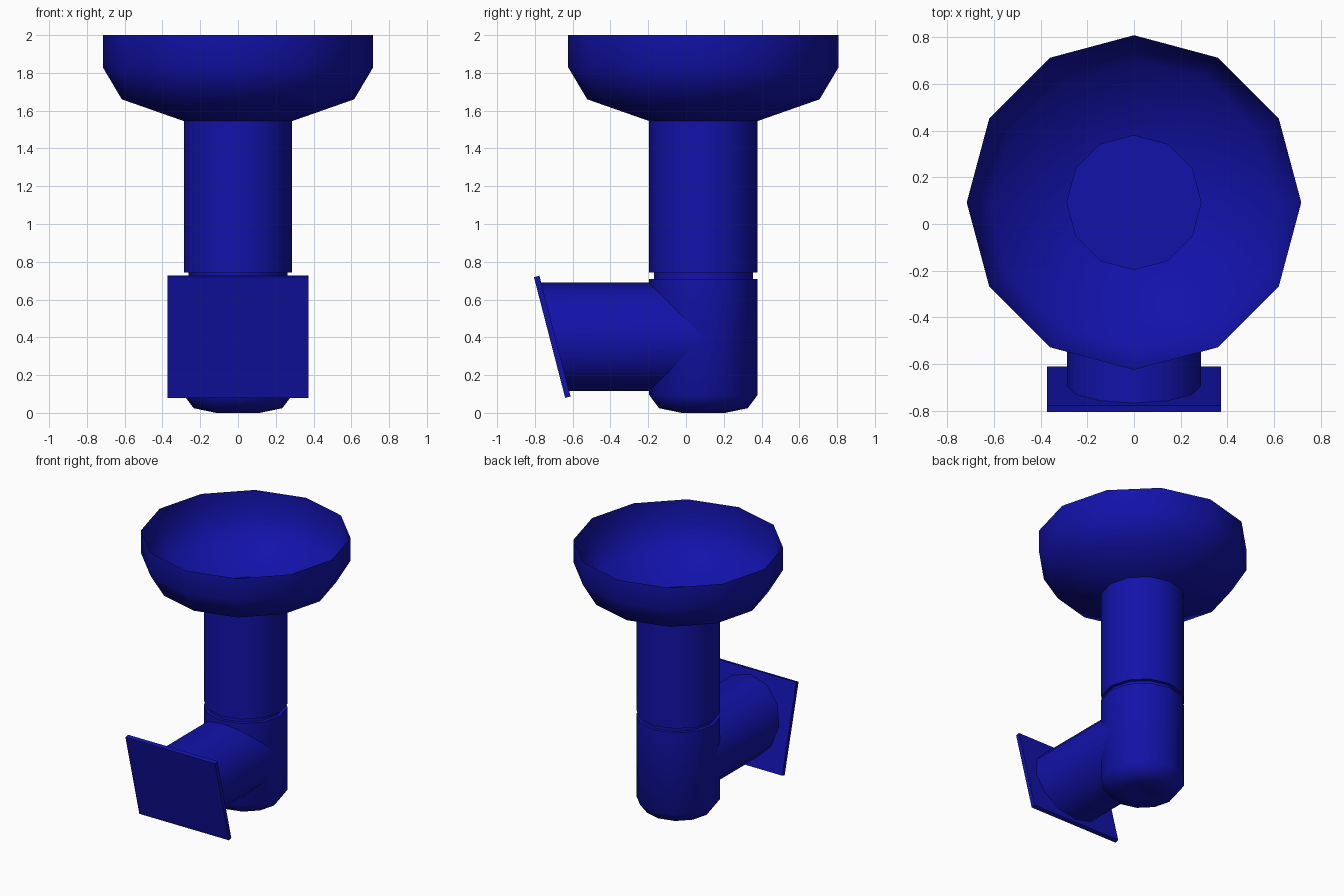
import bpy, bmesh, math
from mathutils import Matrix

if "Cube" in bpy.data.objects:
    bpy.data.objects.remove(bpy.data.objects["Cube"])

SIDES = 12
AXIS_Y = 0.092
TILT = math.radians(14.5)
R = 0.287

blue = bpy.data.materials.new("deep_blue")
blue.diffuse_color = (0.006, 0.006, 0.4, 1)
blue.use_nodes = True
blue.node_tree.nodes["Principled BSDF"].inputs["Base Color"].default_value = blue.diffuse_color


def finish(name, bm):
    mesh = bpy.data.meshes.new(name)
    bm.to_mesh(mesh)
    bm.free()
    obj = bpy.data.objects.new(name, mesh)
    bpy.context.collection.objects.link(obj)
    mesh.materials.append(blue)
    bpy.ops.object.select_all(action='DESELECT')
    bpy.context.view_layer.objects.active = obj
    obj.select_set(True)
    bpy.ops.object.shade_smooth_by_angle(angle=math.radians(50))
    return obj


def circle(point):
    return [point(math.cos(t), math.sin(t))
            for t in (2 * math.pi * i / SIDES for i in range(SIDES))]


def loft(name, rings, cap_start=False, cap_end=False):
    bm = bmesh.new()
    loops = [[bm.verts.new(p) for p in ring] for ring in rings]
    for a, b in zip(loops, loops[1:]):
        for i in range(SIDES):
            j = (i + 1) % SIDES
            bm.faces.new((a[i], a[j], b[j], b[i]))
    if cap_start:
        bm.faces.new(loops[0][::-1])
    if cap_end:
        bm.faces.new(loops[-1])
    return finish(name, bm)


def lathe(name, profile, **caps):
    rings = [circle(lambda c, s, r=r, z=z: (r * c, AXIS_Y + r * s, z))
             for r, z in profile]
    return loft(name, rings, **caps)


# Lower body with rounded base and recessed neck on top
lathe("lower_body", [(0.08, 0.012), (0.115, 0.0), (0.235, 0.025), (R, 0.095),
                     (R, 0.71), (0.262, 0.71), (0.262, 0.742)],
      cap_start=True, cap_end=True)

# Upper tube flaring into an open thin bowl
lathe("upper_tube_and_bowl", [(0.262, 0.742), (R, 0.742), (R, 1.545),
                              (0.615, 1.66), (0.716, 1.83), (0.716, 2.0)])

# Side branch, cut at a slant where it meets the plate
branch_z = 0.402
back = circle(lambda c, s: (R * c, AXIS_Y, branch_z + R * s))
front = circle(lambda c, s: (R * c, -0.693 - R * s * math.tan(TILT), branch_z + R * s))
loft("side_branch", [back, front], cap_end=True)

# Tilted mounting plate
bm = bmesh.new()
bmesh.ops.create_cube(bm, size=1, matrix=Matrix.Translation((0, -0.708, 0.403))
                      @ Matrix.Rotation(TILT, 4, 'X')
                      @ Matrix.Diagonal((0.744, 0.03, 0.66, 1)))
finish("mounting_plate", bm)
